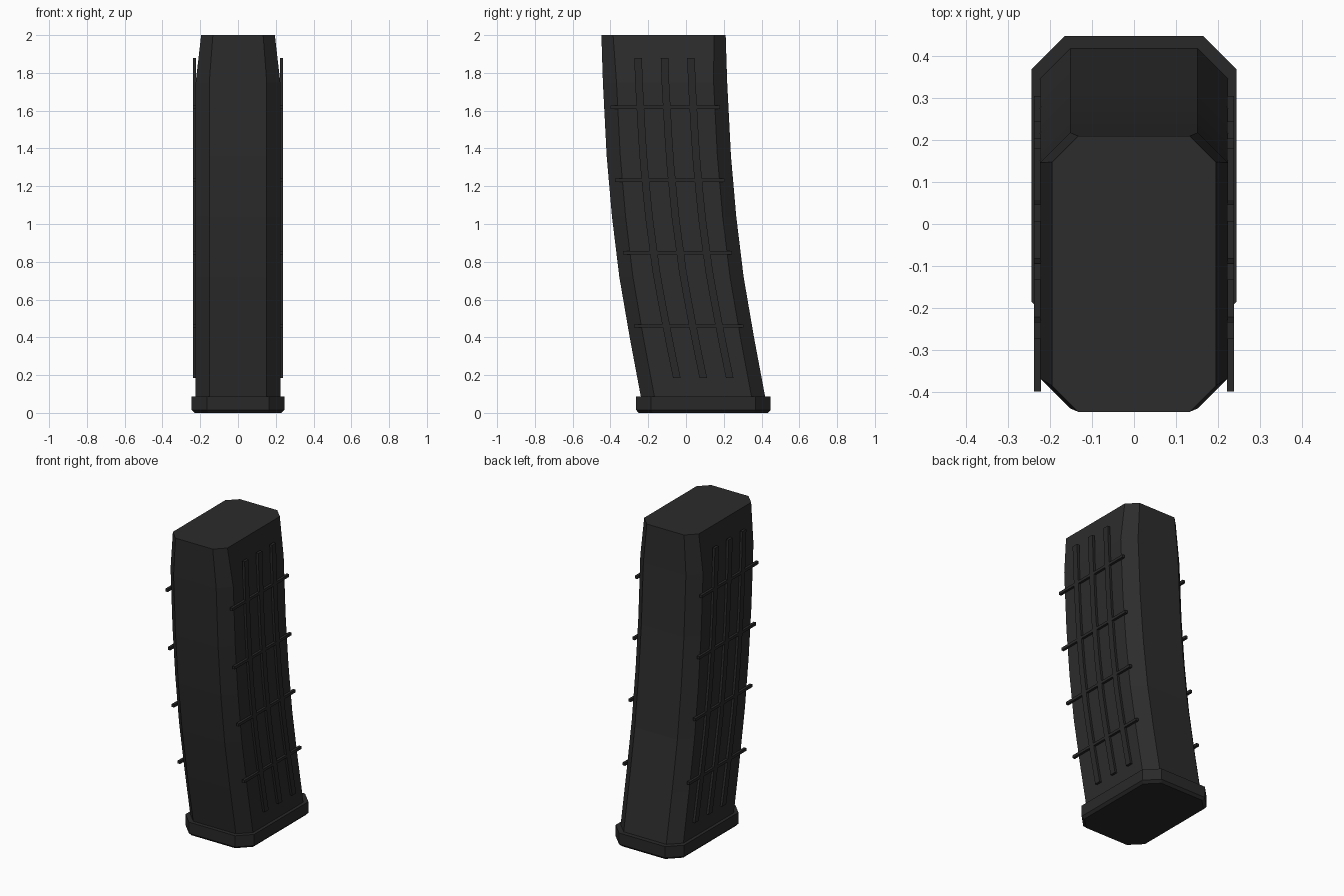
import bpy, bmesh

if "Cube" in bpy.data.objects:
    bpy.data.objects.remove(bpy.data.objects["Cube"])

def material(name, v):
    m = bpy.data.materials.new(name)
    m.diffuse_color = (v, v, v, 1)
    m.use_nodes = True
    m.node_tree.nodes["Principled BSDF"].inputs["Base Color"].default_value = m.diffuse_color
    return m

BODY = material("charcoal plastic", 0.025)
TRIM = material("dark trim", 0.022)

# backward lean of the curved body at each height
CURVE = [(0.08, 0.21), (0.4, 0.15), (0.72, 0.095), (1.04, 0.056),
         (1.36, 0.028), (1.75, 0.008), (2.0, 0.0)]

def lean(z):
    for (z0, d0), (z1, d1) in zip(CURVE, CURVE[1:]):
        if z <= z1:
            return d0 + (d1 - d0) * (z - z0) / (z1 - z0)
    return 0.0

def octagon(w, y0, y1, c, z):
    return [(w, y0 + c, z), (w, y1 - c, z), (w - c, y1, z), (c - w, y1, z),
            (-w, y1 - c, z), (-w, y0 + c, z), (c - w, y0, z), (w - c, y0, z)]

def rect(x0, x1, y0, y1, z):
    return [(x0, y0, z), (x1, y0, z), (x1, y1, z), (x0, y1, z)]

def loft(name, rings, mat):
    """Skin a stack of rings and cap both ends."""
    bm = bmesh.new()
    vs = [[bm.verts.new(p) for p in r] for r in rings]
    n = len(rings[0])
    for a, b in zip(vs, vs[1:]):
        for i in range(n):
            j = (i + 1) % n
            bm.faces.new((a[i], a[j], b[j], b[i]))
    bm.faces.new(vs[0][::-1])
    bm.faces.new(vs[-1])
    bmesh.ops.recalc_face_normals(bm, faces=bm.faces)
    me = bpy.data.meshes.new(name)
    bm.to_mesh(me)
    bm.free()
    me.materials.append(mat)
    ob = bpy.data.objects.new(name, me)
    bpy.context.collection.objects.link(ob)
    return ob

# curved body, narrowing at the top
rings = []
for z, d in CURVE:
    w, c = (0.195, 0.062) if z == 2.0 else (0.224, 0.072)
    rings.append(octagon(w, -0.448 + d, 0.21 + d, c, z))
loft("body", rings, BODY)

# base plate with a bevelled lower edge
loft("base_plate", [octagon(0.23, -0.25, 0.433, 0.075, 0.0),
                    octagon(0.245, -0.265, 0.448, 0.08, 0.016),
                    octagon(0.245, -0.265, 0.448, 0.08, 0.088)], TRIM)

# raised ribs on both sides
for side, s in (("right", 1), ("left", -1)):
    xs = sorted((0.222 * s, 0.239 * s))
    # long ribs following the curve
    for k, y in enumerate((-0.258, -0.118, 0.022)):
        rings = []
        for i in range(13):
            z = 0.185 + (1.88 - 0.185) * i / 12
            d = 1.1 * lean(z)
            rings.append(rect(*xs, y - 0.02 + d, y + 0.02 + d, z))
        loft(f"long_rib_{side}_{k + 1}", rings, TRIM)
    # cross ribs
    for k, z in enumerate((0.46, 0.848, 1.232, 1.618)):
        d = lean(z)
        loft(f"cross_rib_{side}_{k + 1}",
             [rect(*xs, -0.414 + d, 0.165 + d, z + h) for h in (-0.009, 0.009)], TRIM)
